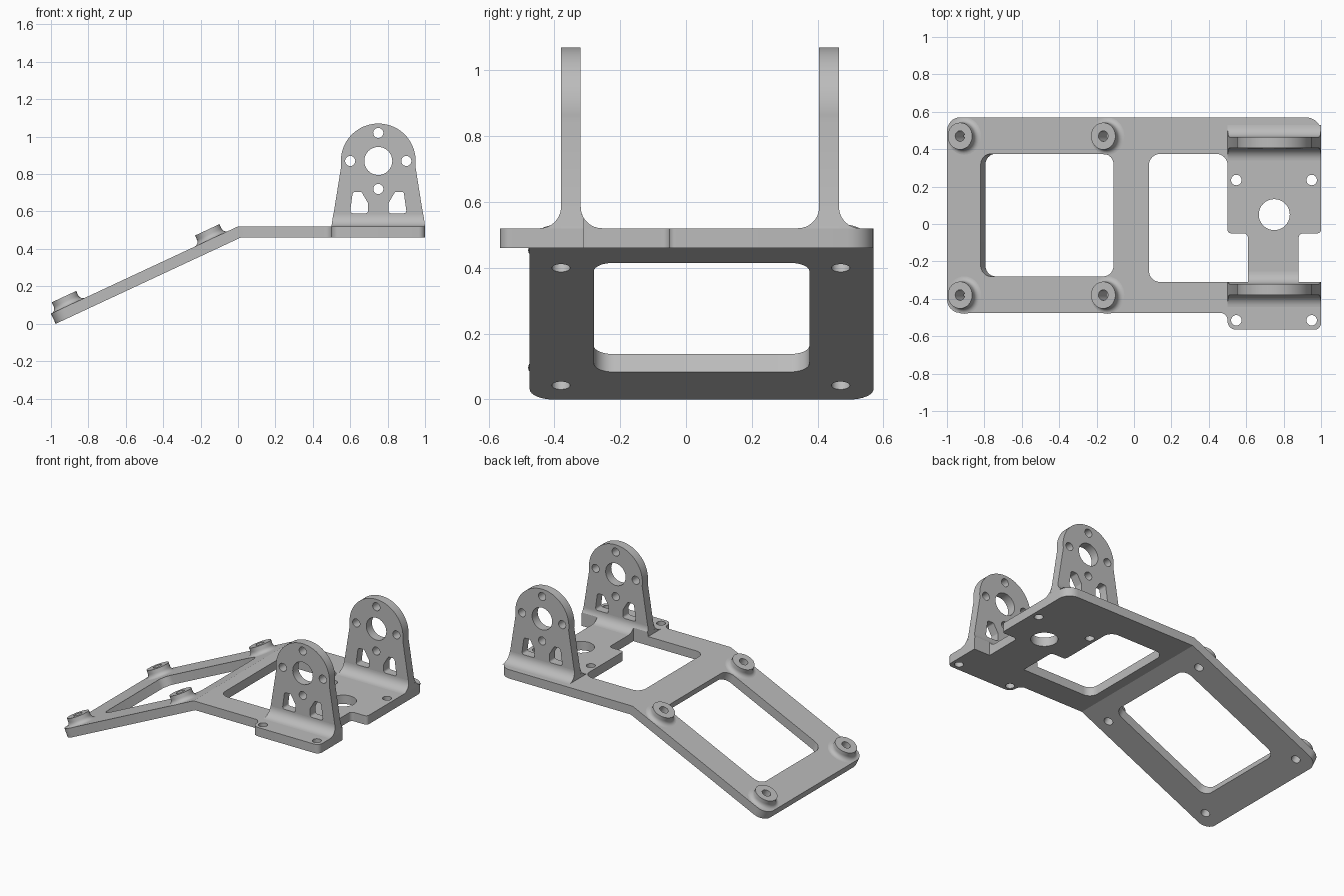
import bpy, bmesh, math
from mathutils import Matrix, Vector

if "Cube" in bpy.data.objects:
    bpy.data.objects.remove(bpy.data.objects["Cube"])

T = 0.06                      # sheet thickness
TOP = 0.52                    # height of the flat deck
TILT = math.radians(25)
MITRE = T * math.tan(TILT / 2)
metal = bpy.data.materials.new("grey_metal")
metal.diffuse_color = (0.5, 0.5, 0.5, 1)
metal.use_nodes = True
metal.node_tree.nodes["Principled BSDF"].inputs["Base Color"].default_value = metal.diffuse_color


def rounded(points, steps=8):
    """Loop of (x, y, radius) corners turned into a rounded outline."""
    out = []
    for i, (x, y, r) in enumerate(points):
        p = Vector((x, y))
        if r == 0:
            out.append(p)
            continue
        a = (Vector(points[i - 1][:2]) - p).normalized()
        b = (Vector(points[(i + 1) % len(points)][:2]) - p).normalized()
        half = a.angle(b) / 2
        centre = p + (a + b).normalized() * (r / math.sin(half))
        s = p + a * (r / math.tan(half)) - centre
        e = p + b * (r / math.tan(half)) - centre
        sweep = s.angle_signed(e)
        for k in range(steps + 1):
            out.append(centre + Matrix.Rotation(-sweep * k / steps, 2) @ s)
    return out


def circle(x, y, r, n=32):
    return [Vector((x + r * math.cos(2 * math.pi * k / n),
                    y + r * math.sin(2 * math.pi * k / n))) for k in range(n)]


def finish(obj):
    obj.data.materials.clear()
    obj.data.materials.append(metal)
    bpy.ops.object.select_all(action='DESELECT')
    obj.select_set(True)
    bpy.context.view_layer.objects.active = obj
    bpy.ops.object.shade_smooth_by_angle(angle=math.radians(30))


def from_bmesh(name, bm, matrix=Matrix()):
    bmesh.ops.recalc_face_normals(bm, faces=bm.faces)
    mesh = bpy.data.meshes.new(name)
    bm.to_mesh(mesh)
    bm.free()
    mesh.transform(matrix)
    obj = bpy.data.objects.new(name, mesh)
    bpy.context.collection.objects.link(obj)
    finish(obj)
    return obj


def sheet(name, loops, matrix, mitre=0):
    """Flat sheet with holes, top face at local z = 0, optional mitred end at x = 0."""
    curve = bpy.data.curves.new(name, 'CURVE')
    curve.dimensions, curve.fill_mode, curve.extrude = '2D', 'BOTH', T / 2
    for loop in loops:
        s = curve.splines.new('POLY')
        s.points.add(len(loop) - 1)
        for pt, co in zip(s.points, loop):
            pt.co = (co.x, co.y, 0, 1)
        s.use_cyclic_u = True
    tmp = bpy.data.objects.new(name, curve)
    bpy.context.collection.objects.link(tmp)
    bpy.context.view_layer.update()
    bm = bmesh.new()
    bm.from_mesh(tmp.to_mesh())
    tmp.to_mesh_clear()
    bpy.data.objects.remove(tmp)
    bmesh.ops.remove_doubles(bm, verts=bm.verts, dist=1e-5)
    bmesh.ops.translate(bm, verts=bm.verts, vec=(0, 0, -T / 2))
    if mitre:
        ends = [f for f in bm.faces if all(abs(v.co.x) < 1e-4 for v in f.verts)]
        for v in bm.verts:
            if abs(v.co.x) < 1e-4 and v.co.z < -T / 2:
                v.co.x = mitre
        bmesh.ops.recalc_face_normals(bm, faces=bm.faces)
        bmesh.ops.delete(bm, geom=ends, context='FACES_ONLY')
    return from_bmesh(name, bm, matrix)


# Flat deck with window, neck and side pad
deck = [(0, .57, 0), (1, .57, .08), (1, -.05, .02), (.88, -.05, .025), (.88, -.31, 0),
        (1, -.31, 0), (1, -.565, .035), (.5, -.565, .045), (.5, -.475, .04), (0, -.475, 0)]
deck_window = [(.08, .375, .06), (.5, .375, .06), (.5, -.05, .02), (.61, -.05, .025),
               (.61, -.31, 0), (.08, -.31, .06)]
deck_holes = [circle(x, y, .028) for x in (.547, .95) for y in (.235, -.515)]
sheet("deck", [rounded(deck), rounded(deck_window), circle(.75, .05, .083)] + deck_holes,
      Matrix.Translation((0, 0, TOP)), MITRE)

# Sloped ramp with window and four bolt holes
slope = Matrix.Translation((0, 0, TOP)) @ Matrix.Rotation(-TILT, 4, 'Y')
END = -1 / math.cos(TILT)
ramp = [(0, .57, 0), (0, -.475, 0), (END, -.475, .075), (END, .57, .075)]
ramp_window = [(-.12, .375, .06), (-.12, -.28, .06), (-.905, -.28, .06), (-.905, .375, .06)]
bolts = [(x, y) for x in (-1.002, -.157) for y in (-.38, .47)]
sheet("ramp", [rounded(ramp), rounded(ramp_window)] + [circle(x, y, .028) for x, y in bolts],
      slope, -MITRE)

# Ring bosses with flared feet
flare = [(.1 - .028 * math.sin(a), .028 - .028 * math.cos(a))
         for a in (math.pi / 2 * k / 6 for k in range(7))]
profile = [(.028, 0)] + flare + [(.072, .053), (.028, .053)]
for i, (x, y) in enumerate(bolts):
    bm = bmesh.new()
    rings = [[bm.verts.new((*p, h)) for p in circle(x, y, r)] for r, h in profile]
    for a, b in zip(rings, rings[1:] + rings[:1]):
        for k in range(32):
            j = (k + 1) % 32
            bm.faces.new((a[k], a[j], b[j], b[k]))
    from_bmesh(f"boss_{i + 1}", bm, slope)

# Upright lugs: tapered sides tangent to a round head, five holes and two windows
CX, CZ, R = .75, .87, .2
dx, dz = .25, CZ - TOP
lean = math.atan2(dz, dx) + math.asin(R / math.hypot(dx, dz))
TAPER = 1 / math.tan(lean)
start = lean - math.pi / 2
head = [Vector((CX + R * math.cos(a), CZ + R * math.sin(a)))
        for a in (start + (math.pi - 2 * start) * k / 32 for k in range(33))]
lug = [Vector((.5, TOP)), Vector((1, TOP))] + head
lug_loops = [lug, circle(CX, CZ, .075)]
lug_loops += [circle(CX + a, CZ + b, .027) for a, b in ((.15, 0), (-.15, 0), (0, .15), (0, -.15))]
for s in (-1, 1):
    lug_loops.append(rounded([(CX + s * x, z, .014) for x, z in
                              ((.055, .59), (.152, .59), (.136, .705), (.09, .705), (.055, .645))], 4))


def fillet(name, y, side, x0, x1, clip=1.0, r=.065, n=10):
    """Concave strip joining a lug face at y to the deck; clip limits its reach."""
    reach = min(r, clip)
    pts = [(0, 0)]
    for k in range(n + 1):
        d = reach * (k / n) ** 2
        pts.append((d, r - math.sqrt(max(0, r * r - (r - d) ** 2))))
    if clip < r:
        pts.append((reach, 0))
    bm = bmesh.new()
    ends = [[bm.verts.new((max(x0, .5 + h * TAPER) if low else min(x1, 1 - h * TAPER),
                           y + side * d, TOP + h)) for d, h in pts] for low in (True, False)]
    a, b = ends
    m = len(pts)
    for k in range(m):
        j = (k + 1) % m
        bm.faces.new((a[k], a[j], b[j], b[k]))
    bm.faces.new(a)
    bm.faces.new(b)
    bmesh.ops.remove_doubles(bm, verts=bm.verts, dist=1e-6)
    from_bmesh(name, bm)


for name, y in (("front", -.38), ("back", .405)):
    sheet(name + "_lug", lug_loops, Matrix.Translation((0, y, 0)) @ Matrix.Rotation(math.pi / 2, 4, 'X'))
    fillet(name + "_lug_outer_fillet", y if name == "front" else y + T,
           -1 if name == "front" else 1, .5, 1)
fillet("back_lug_inner_fillet", .405, -1, .5, 1)
fillet("front_lug_inner_lip", -.32, 1, .5, 1, clip=.01)
fillet("front_lug_neck_fillet", -.32, 1, .61, .88)
